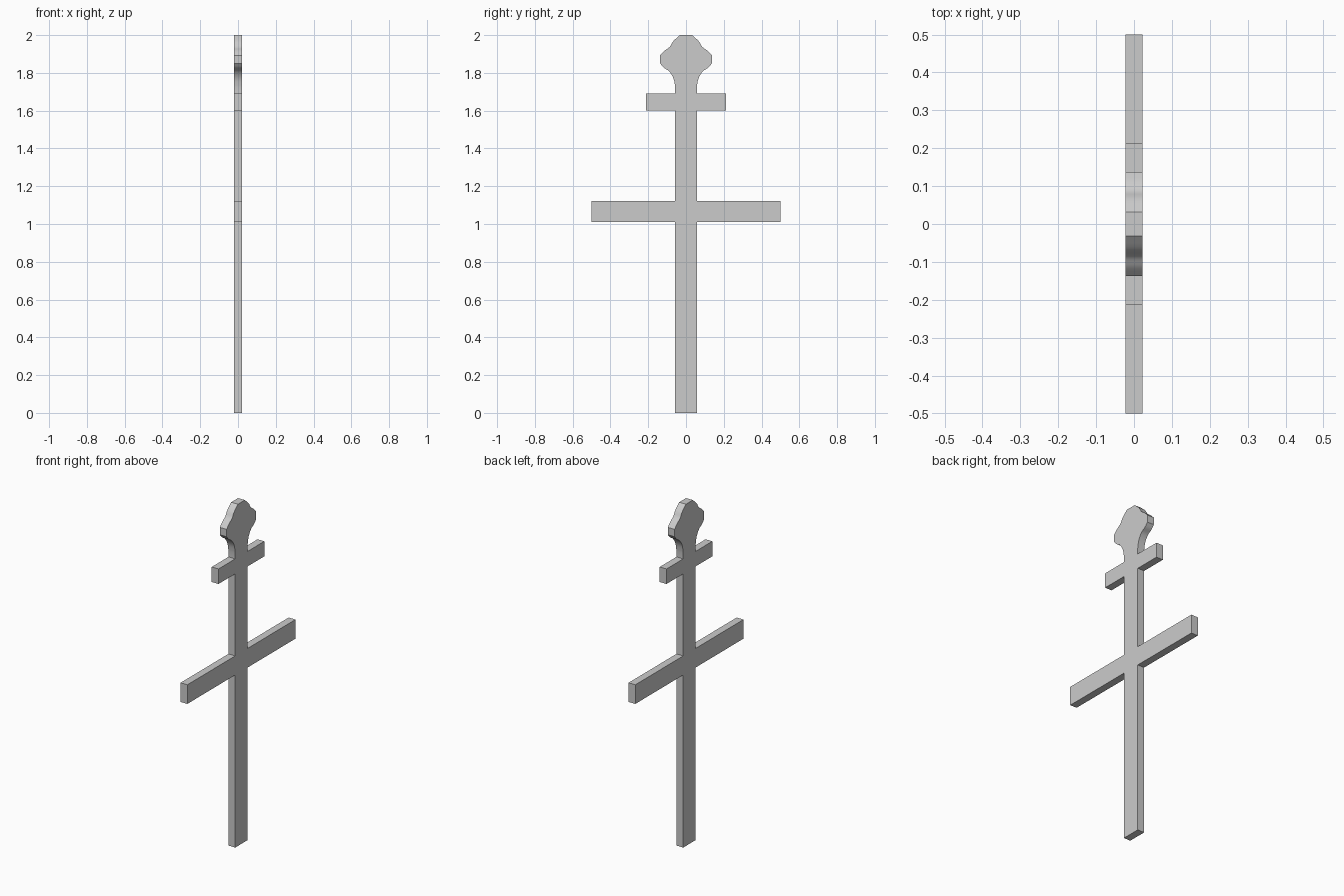
import bpy, bmesh
from mathutils import Vector

if "Cube" in bpy.data.objects:
    bpy.data.objects.remove(bpy.data.objects["Cube"])

HALF_T = 0.022   # half thickness along x
SHAFT = 0.057    # half width of the upright


def smooth(points, steps=4):
    """Catmull-Rom curve through the points."""
    p = [Vector(a) for a in points]
    p = [2 * p[0] - p[1]] + p + [2 * p[-1] - p[-2]]
    out = []
    for a, b, c, d in zip(p, p[1:], p[2:], p[3:]):
        for i in range(steps):
            t = i / steps
            out.append(0.5 * (2 * b + (c - a) * t + (2 * a - 5 * b + 4 * c - d) * t * t
                              + (3 * b - a - 3 * c + d) * t ** 3))
    return [tuple(v) for v in out] + [tuple(p[-2])]


# Right half of the outline (y, z): upright and the two crossbars
half = [(SHAFT, 0)]
for reach, low, high in ((0.5, 1.01, 1.122), (0.212, 1.602, 1.69)):
    half += [(SHAFT, low), (reach, low), (reach, high), (SHAFT, high)]

# Finial: flared neck, bulging side lobe, domed flat-topped crown
half += smooth([(SHAFT, 1.725), (0.066, 1.77), (0.088, 1.807), (0.118, 1.828), (0.137, 1.85)])
half += smooth([(0.137, 1.893), (0.113, 1.918), (0.087, 1.937), (0.067, 1.968), (0.032, 2.0)])

# Mirror the half outline and extrude it through the thickness
outline = half + [(-y, z) for y, z in reversed(half)]
bm = bmesh.new()
face = bm.faces.new([bm.verts.new((-HALF_T, y, z)) for y, z in outline])
ext = bmesh.ops.extrude_face_region(bm, geom=[face], use_keep_orig=True)
verts = [g for g in ext["geom"] if isinstance(g, bmesh.types.BMVert)]
bmesh.ops.translate(bm, verts=verts, vec=(2 * HALF_T, 0, 0))
bmesh.ops.recalc_face_normals(bm, faces=bm.faces[:])
mesh = bpy.data.meshes.new("double_bar_cross")
bm.to_mesh(mesh)
bm.free()
cross = bpy.data.objects.new("double_bar_cross", mesh)
bpy.context.collection.objects.link(cross)

# Smooth the finial rim, keep the slab edges crisp
bpy.context.view_layer.objects.active = cross
cross.select_set(True)
bpy.ops.object.shade_smooth_by_angle(angle=0.5)
